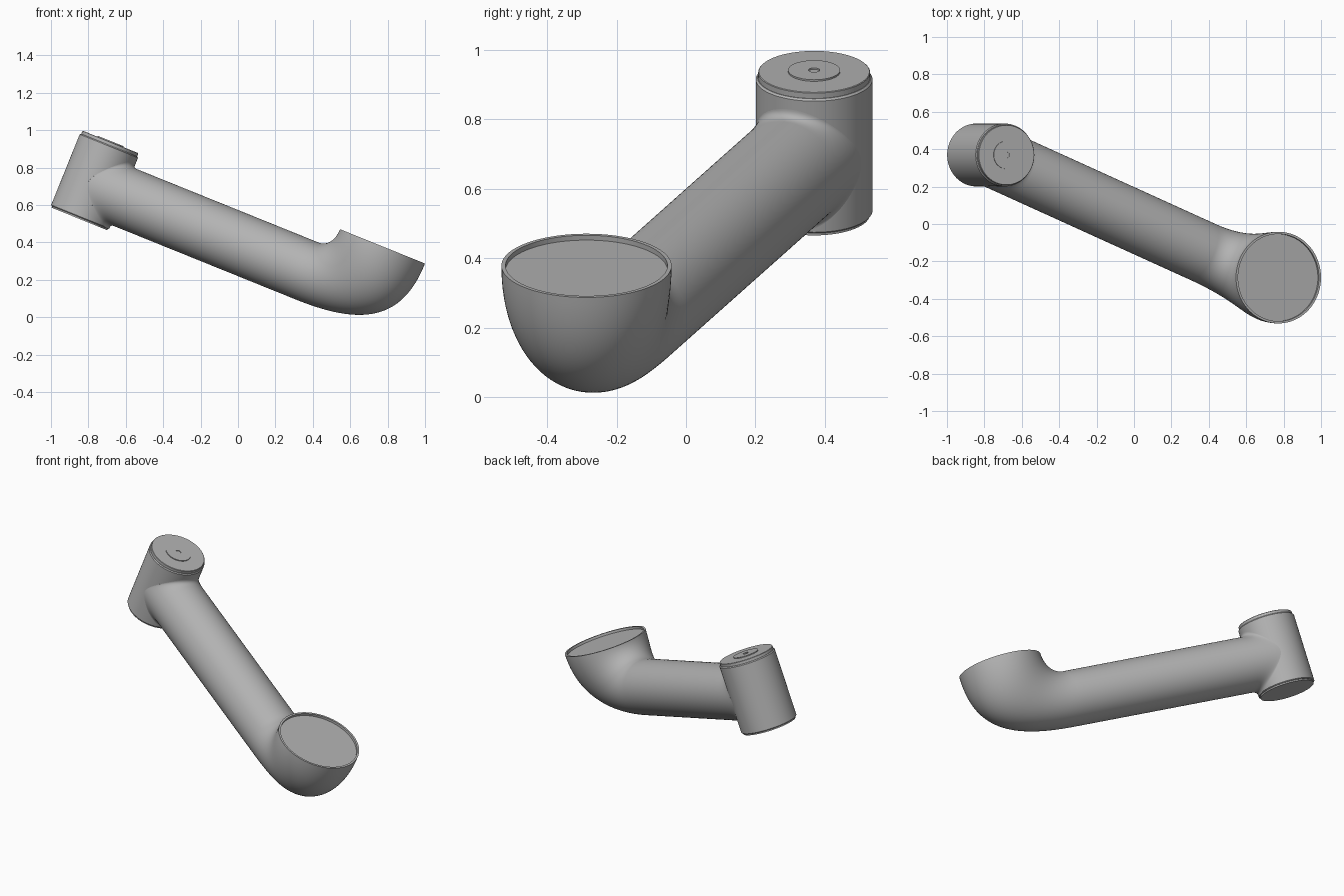
import bpy, bmesh, math
from mathutils import Vector, Matrix

cube = bpy.data.objects.get("Cube")
if cube:
    bpy.data.objects.remove(cube, do_unlink=True)

SEG = 96
HUB_R, TUBE_R, CUP_R = 0.168, 0.164, 0.245
TUBE_Z = 0.19                      # tube axis height along the hub
COLLAR_X, ELBOW_X = 0.20, 1.34     # tube ends, measured from the hub axis
CUP_X, CUP_Z = 1.69, 0.463         # cup rim centre

# Tilted frame shared by all parts: hub axis is local z, tube runs along local x
tilt = math.radians(22)
az = Vector((math.sin(tilt), 0, math.cos(tilt)))
ax = Vector((0.855, -0.388, -0.345))
ax = (ax - az * ax.dot(az)).normalized()
ay = az.cross(ax)
FRAME = Matrix((ax, ay, az)).transposed().to_4x4()
FRAME.translation = (-0.845, 0.369, 0.533)

grey = bpy.data.materials.new("plain_grey")
grey.use_nodes = True
colour = (0.45, 0.45, 0.45, 1)
grey.diffuse_color = colour
grey.node_tree.nodes["Principled BSDF"].inputs["Base Color"].default_value = colour


def loft(name, rings):
    """Skin a list of closed rings, cap both ends, smooth with sharp edges."""
    bm = bmesh.new()
    loops = [[bm.verts.new(p) for p in ring] for ring in rings]
    for a, b in zip(loops, loops[1:]):
        for i in range(SEG):
            j = (i + 1) % SEG
            bm.faces.new((a[i], a[j], b[j], b[i]))
    bm.faces.new(loops[0])
    bm.faces.new(loops[-1])
    bmesh.ops.recalc_face_normals(bm, faces=bm.faces)
    for f in bm.faces:
        f.smooth = True
    for e in bm.edges:
        e.smooth = e.calc_face_angle(0) < math.radians(35)
    mesh = bpy.data.meshes.new(name)
    bm.to_mesh(mesh)
    bm.free()
    mesh.materials.append(grey)
    obj = bpy.data.objects.new(name, mesh)
    obj.matrix_world = FRAME
    bpy.context.collection.objects.link(obj)


def oval(centre, u, v):
    """Ring of points around centre with half axes u and v."""
    angles = [2 * math.pi * i / SEG for i in range(SEG)]
    return [centre + u * math.cos(a) + v * math.sin(a) for a in angles]


def flat_ring(x, z, r):
    return oval(Vector((x, 0, z)), Vector((r, 0, 0)), Vector((0, r, 0)))


def tube_ring(x, r=TUBE_R):
    return oval(Vector((x, 0, TUBE_Z)), Vector((0, 0, r)), Vector((0, r, 0)))


def bezier(p, t):
    s = 1 - t
    return p[0]*s**3 + p[1]*3*s*s*t + p[2]*3*s*t*t + p[3]*t**3


def lathe(name, profile):
    loft(name, [flat_ring(0, z, r) for r, z in profile])


# Hub body with softened rims
lathe("hub_body", [(0.163, 0), (HUB_R, 0.005), (HUB_R, 0.412), (0.163, 0.4175)])
lathe("hub_bottom_plate", [(0.16, -0.008), (0.16, 0.01)])
lathe("hub_lid", [(0.161, 0.41), (0.161, 0.434), (0.159, 0.436)])
# Central disc with a small hole
lathe("lid_disc", [(0.075, 0.43), (0.075, 0.441), (0.016, 0.441), (0.016, 0.4365)])


# Collar flaring from the tube onto the hub surface
def collar_ring(t):
    ring = []
    for p in tube_ring(COLLAR_X):
        wall = math.sqrt(HUB_R**2 - p.y**2)
        corner = Vector((wall, p.y, p.z))
        end = Vector((wall, p.y, TUBE_Z + (p.z - TUBE_Z) * 1.16))
        ring.append(p * (1-t)**2 + corner * 2*t*(1-t) + end * t*t)
    return ring


loft("hub_collar", [collar_ring(i / 12) for i in range(13)] + [tube_ring(0, 0.13)])

# Straight tube
loft("arm_tube", [tube_ring(COLLAR_X), tube_ring(ELBOW_X)])

# Elbow widening into the cup: sections span an inner and an outer curve
def bend(side, reach, rise):
    a = Vector((ELBOW_X, 0, TUBE_Z + side * TUBE_R))
    b = Vector((CUP_X - side * CUP_R, 0, CUP_Z))
    d = b - a
    return [a, a + Vector((d.x * reach, 0, 0)), b - Vector((0, 0, d.z * rise)), b]


inner, outer = bend(1, 0.55, 0.55), bend(-1, 0.75, 0.7)
rings = []
STEPS = 40
for k in range(STEPS + 1):
    t = k / STEPS
    p, q = bezier(inner, t), bezier(outer, t)
    width = TUBE_R + (CUP_R - TUBE_R) * t * t * (3 - 2 * t)
    rings.append(oval((p + q) / 2, (p - q) / 2, Vector((0, width, 0))))
# Rim lip and recessed floor (ring order starts at the inner side)
for r, drop in ((0.233, 0), (0.233, 0.015)):
    rings.append(flat_ring(CUP_X, CUP_Z - drop, -r)[:1] + [
        Vector((CUP_X - r * math.cos(2 * math.pi * i / SEG),
                r * math.sin(2 * math.pi * i / SEG), CUP_Z - drop))
        for i in range(1, SEG)])
loft("elbow_cup", rings)
